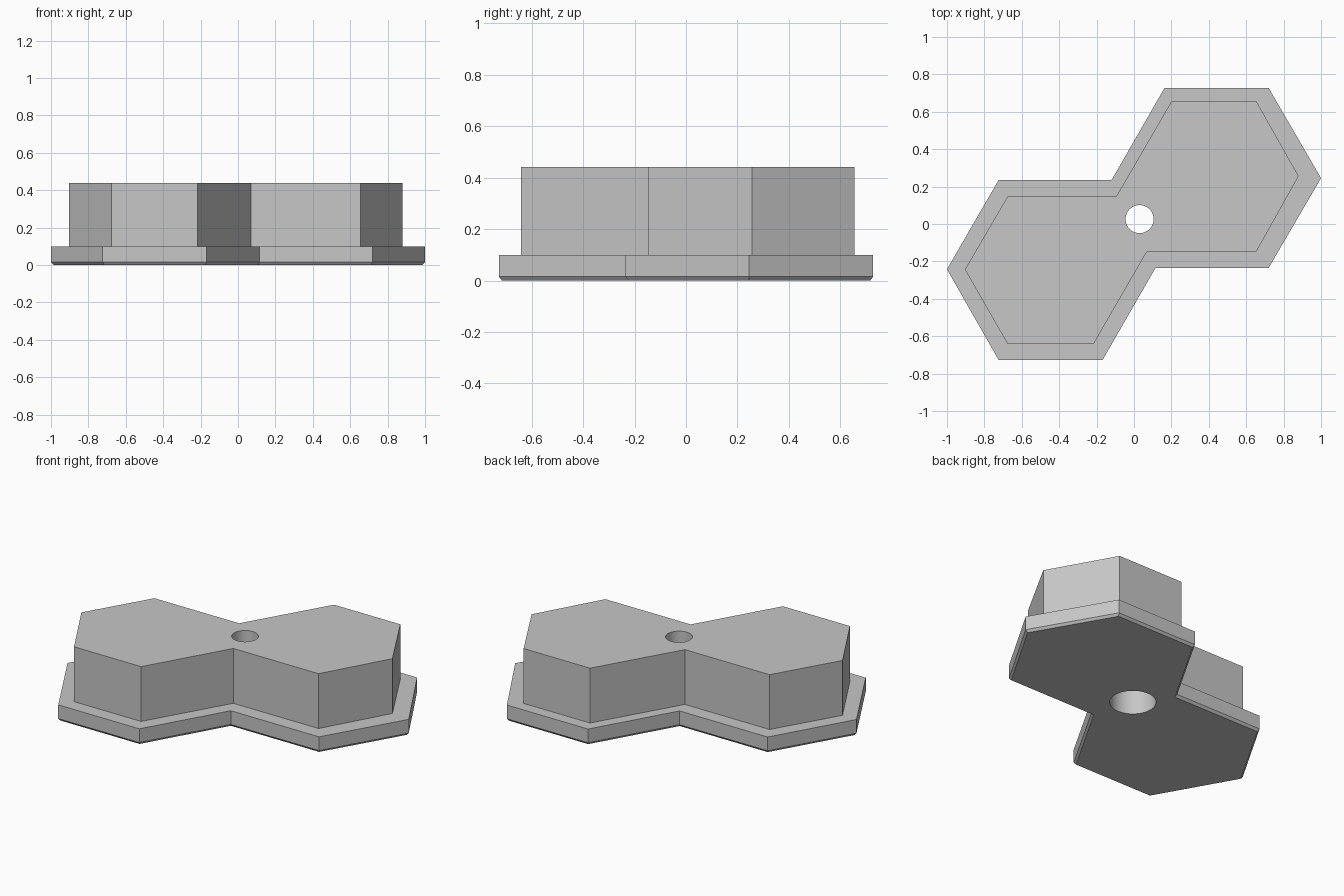
import bpy, bmesh, math
from mathutils import Vector

cube = bpy.data.objects.get("Cube")
if cube:
    bpy.data.objects.remove(cube, do_unlink=True)

grey = bpy.data.materials.new("light_grey")
grey.use_nodes = True
grey.diffuse_color = (0.57, 0.57, 0.57, 1)
grey.node_tree.nodes["Principled BSDF"].inputs["Base Color"].default_value = grey.diffuse_color


def inset(points, distance):
    """Offset a counter-clockwise outline inwards with mitred corners."""
    result = []
    for i, p in enumerate(points):
        p = Vector(p)
        a = (p - Vector(points[i - 1])).normalized()
        b = (Vector(points[(i + 1) % len(points)]) - p).normalized()
        na, nb = Vector((-a.y, a.x)), Vector((-b.y, b.x))
        result.append(p + (na + nb) * distance / (1 + na.dot(nb)))
    return result


def stack(name, sections):
    """Closed solid through (outline, height) sections of equal point count."""
    bm = bmesh.new()
    rings = [[bm.verts.new((p[0], p[1], z)) for p in outline] for outline, z in sections]
    for low, high in zip(rings, rings[1:]):
        for i in range(len(low)):
            j = (i + 1) % len(low)
            bm.faces.new((low[i], low[j], high[j], high[i]))
    bm.faces.new(rings[0][::-1])
    bm.faces.new(rings[-1])
    bmesh.ops.recalc_face_normals(bm, faces=bm.faces)
    mesh = bpy.data.meshes.new(name)
    bm.to_mesh(mesh)
    bm.free()
    mesh.materials.append(grey)
    obj = bpy.data.objects.new(name, mesh)
    bpy.context.collection.objects.link(obj)
    return obj


def circle(radius, count=64):
    return [(0.03 + radius * math.cos(math.tau * i / count),
             0.026 + radius * math.sin(math.tau * i / count)) for i in range(count)]


# Double hexagon outlines of the flange and of the raised block
flange = [(0.163, 0.727), (0.72, 0.727), (1, 0.245), (0.72, -0.235), (0.115, -0.235),
          (-0.168, -0.727), (-0.724, -0.727), (-1, -0.242), (-0.724, 0.235), (-0.12, 0.235)][::-1]
block = [(0.2, 0.655), (0.655, 0.655), (0.88, 0.256), (0.655, -0.146), (0.07, -0.146),
         (-0.216, -0.641), (-0.676, -0.641), (-0.904, -0.243), (-0.676, 0.147), (-0.095, 0.147)][::-1]

# Body with a chamfered underside and a step up to the block
body = stack("double_hexagon_body", [(inset(flange, 0.012), 0), (flange, 0.015),
                                     (flange, 0.1), (block, 0.1), (block, 0.44)])

# Screw hole, wider from below
cutter = stack("hole_cutter", [(circle(0.13), -0.1), (circle(0.13), 0.25),
                               (circle(0.075), 0.25), (circle(0.075), 0.6)])
cutter.hide_render = True
cut = body.modifiers.new("screw_hole", 'BOOLEAN')
cut.operation = 'DIFFERENCE'
cut.solver = 'EXACT'
cut.object = cutter

bpy.ops.object.select_all(action='DESELECT')
body.select_set(True)
bpy.context.view_layer.objects.active = body
bpy.ops.object.modifier_apply(modifier=cut.name)
bpy.data.objects.remove(cutter, do_unlink=True)
bpy.ops.object.shade_smooth_by_angle(angle=math.radians(20))
